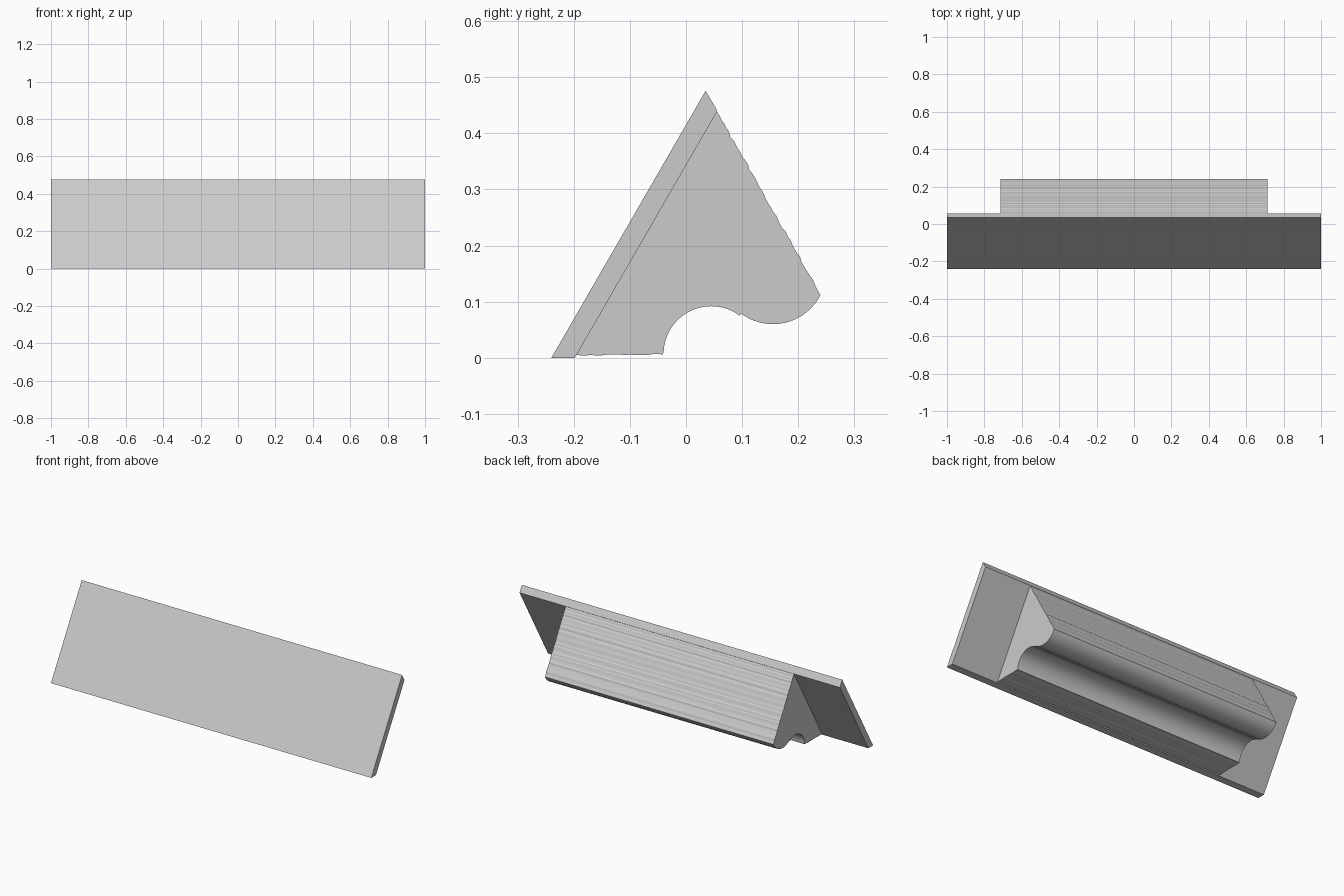
import bpy, bmesh, math, random
from mathutils import Vector

random.seed(4)
cube = bpy.data.objects.get("Cube")
if cube:
    bpy.data.objects.remove(cube, do_unlink=True)

grey = bpy.data.materials.new("light_grey")
grey.use_nodes = True
colour = (0.6, 0.6, 0.6, 1)
grey.diffuse_color = colour
grey.node_tree.nodes["Principled BSDF"].inputs["Base Color"].default_value = colour


def extrude_profile(name, profile, half_width):
    """Extrude a (y, z) outline symmetrically along x."""
    bm = bmesh.new()
    face = bm.faces.new([bm.verts.new((-half_width, y, z)) for y, z in profile])
    result = bmesh.ops.extrude_face_region(bm, geom=[face])
    moved = [v for v in result["geom"] if isinstance(v, bmesh.types.BMVert)]
    bmesh.ops.translate(bm, verts=moved, vec=(2 * half_width, 0, 0))
    bmesh.ops.recalc_face_normals(bm, faces=bm.faces)
    mesh = bpy.data.meshes.new(name)
    bm.to_mesh(mesh)
    bm.free()
    mesh.materials.append(grey)
    obj = bpy.data.objects.new(name, mesh)
    bpy.context.collection.objects.link(obj)
    return obj


def arc(centre, radius, start, end, steps):
    angles = [math.radians(start + (end - start) * i / steps) for i in range(steps + 1)]
    return [(centre[0] + radius * math.cos(a), centre[1] + radius * math.sin(a))
            for a in angles]


def rough_line(start, end, steps, depth):
    """Straight line with small irregular ridges, without its end points."""
    a, b = Vector(start), Vector(end)
    normal = Vector((a.y - b.y, b.x - a.x)).normalized()
    points = []
    for i in range(1, steps):
        p = a.lerp(b, i / steps) + normal * random.uniform(-depth, depth)
        points.append((p.x, p.y))
    return points


# Sloping front plate with a flat foot
extrude_profile("front_plate",
                [(-0.24, 0), (0.035, 0.476), (0.056, 0.44), (-0.198, 0)], 1.0)

# Ridged support block with a hollow and a rounded lip underneath
foot, hollow_start = (-0.196, 0.005), (-0.041, 0.006)
lip_end, top = (0.24, 0.113), (0.055, 0.439)
block = [foot]
block += rough_line(foot, hollow_start, 18, 0.0012)
block += [hollow_start]
block += arc((0.045, 0.007), 0.085, 176, 53, 20)
block += arc((0.155, 0.155), 0.095, 233, 333, 18)
block += rough_line(lip_end, top, 44, 0.0016)
block += [top]
extrude_profile("support_block", block, 0.713)
